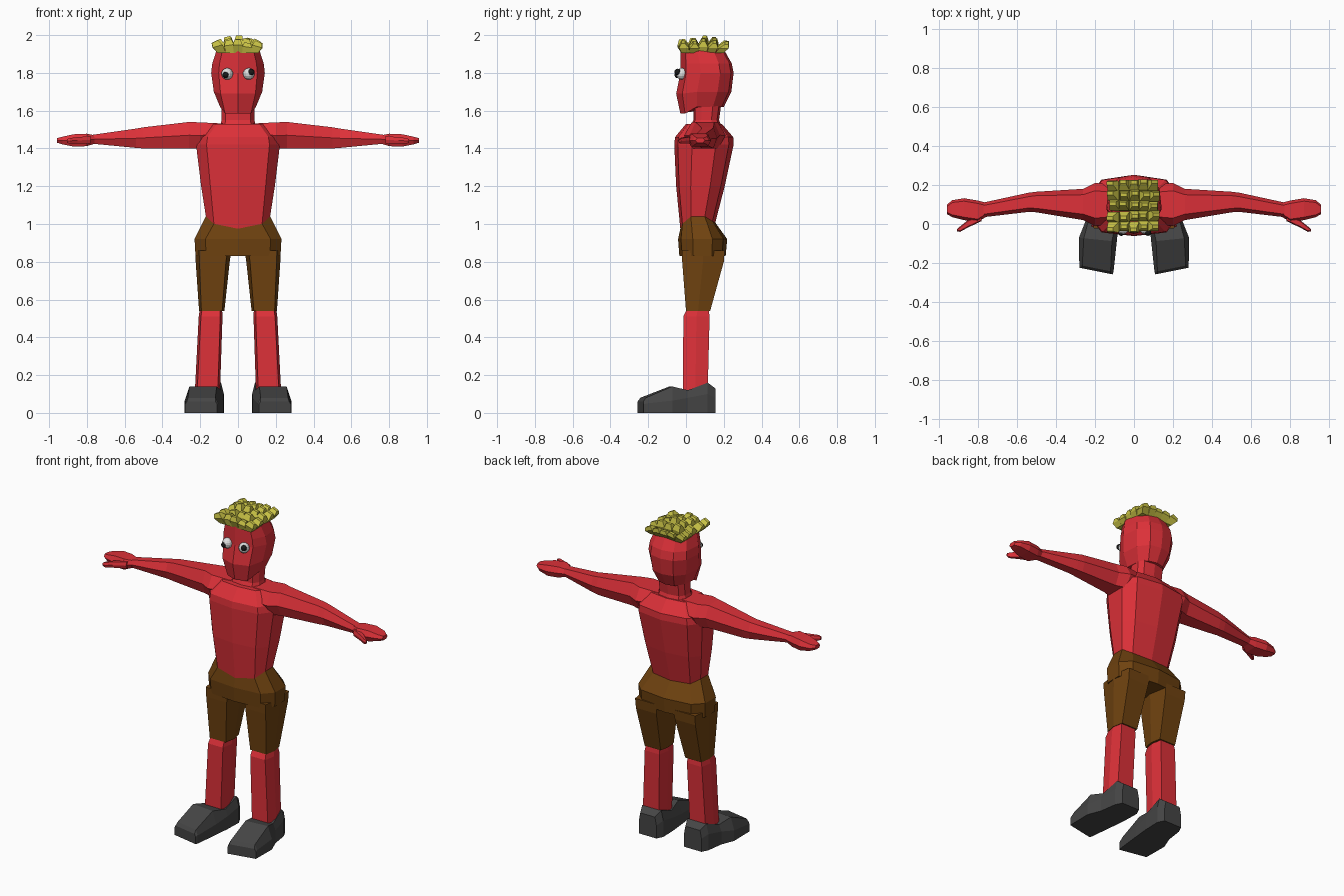
import bpy, bmesh, random
from mathutils import Vector

cube = bpy.data.objects.get("Cube")
if cube:
    bpy.data.objects.remove(cube, do_unlink=True)
random.seed(4)


def material(name, r, g, b):
    m = bpy.data.materials.new(name)
    m.use_nodes = True
    m.diffuse_color = (r, g, b, 1)
    bsdf = next(n for n in m.node_tree.nodes if n.type == 'BSDF_PRINCIPLED')
    bsdf.inputs["Base Color"].default_value = (r, g, b, 1)
    return m


SKIN = material("red skin", 0.72, 0.03, 0.04)
BROWN = material("brown cloth", 0.16, 0.055, 0.005)
GREY = material("dark grey shoe", 0.06, 0.06, 0.06)
YELLOW = material("yellow hair", 0.58, 0.54, 0.06)
WHITE = material("eye white", 0.75, 0.75, 0.75)
BLACK = material("pupil black", 0.01, 0.01, 0.01)


def add_loft(bm, rings):
    loops = [[bm.verts.new(p) for p in ring] for ring in rings]
    n = len(loops[0])
    for a, b in zip(loops, loops[1:]):
        for i in range(n):
            j = (i + 1) % n
            bm.faces.new((a[i], a[j], b[j], b[i]))
    bm.faces.new(loops[0][::-1])
    bm.faces.new(loops[-1])


def finish(name, bm, mat):
    bmesh.ops.recalc_face_normals(bm, faces=bm.faces)
    me = bpy.data.meshes.new(name)
    bm.to_mesh(me)
    bm.free()
    me.materials.append(mat)
    ob = bpy.data.objects.new(name, me)
    bpy.context.scene.collection.objects.link(ob)
    return ob


def loft(name, rings, mat):
    bm = bmesh.new()
    add_loft(bm, rings)
    return finish(name, bm, mat)


def whole(half):
    """Complete a ring running from front centre to back centre."""
    return half + [(-x, y, z) for x, y, z in half[-2:0:-1]]


def body_ring(z, w, front, back, corner=0.75, dip=0.0):
    """Ten-sided ring; dip lowers its front and back centres."""
    d = back - front
    return whole([(0, front, z - dip), (w * corner, front + d * 0.06, z - dip * 0.6),
                  (w, front + d * 0.3, z), (w, front + d * 0.7, z),
                  (w * corner, back - d * 0.08, z - dip * 0.4), (0, back, z - dip * 0.5)])


def hexagon(a0, a1, b0, b1, c):
    m = (b0 + b1) / 2
    return [(a0 + c, b0), (a1 - c, b0), (a1, m), (a1 - c, b1), (a0 + c, b1), (a0, m)]


# Torso, neck and head
waist = body_ring(1.04, 0.17, -0.03, 0.155, 0.75, 0.065)
loft("torso", [waist,
               body_ring(1.20, 0.195, -0.052, 0.205),
               body_ring(1.42, 0.222, -0.062, 0.252),
               body_ring(1.46, 0.215, -0.058, 0.25),
               body_ring(1.53, 0.15, 0.0, 0.19)], SKIN)
loft("neck", [body_ring(1.50, 0.10, 0.015, 0.195),
              body_ring(1.55, 0.087, 0.04, 0.175),
              body_ring(1.66, 0.09, 0.04, 0.19)], SKIN)


def head_ring(z, w, front, back, chin=0.0):
    d = back - front
    return whole([(0, front, z - chin), (w * 0.72, front + d * 0.11, z - chin),
                  (w, front + d * 0.38, z), (w * 0.92, front + d * 0.75, z),
                  (w * 0.55, back - d * 0.05, z), (0, back, z)])


loft("head", [head_ring(1.62, 0.095, -0.03, 0.20, 0.035),
              head_ring(1.70, 0.128, -0.052, 0.24, 0.01),
              head_ring(1.80, 0.142, -0.03, 0.252),
              head_ring(1.85, 0.136, -0.03, 0.242),
              head_ring(1.925, 0.112, -0.03, 0.20)], SKIN)

# Shorts: seat
loft("shorts_seat", [waist,
                     body_ring(0.92, 0.23, -0.042, 0.218),
                     body_ring(0.83, 0.225, -0.035, 0.21)], BROWN)


def column(name, side, rows, mat):
    """Upright hexagonal limb; rows hold z, x range, y range and chamfer."""
    loft(name, [[(side * x, y, z) for x, y in hexagon(*r)] for z, *r in rows], mat)


def beam(name, side, rows):
    """Sideways hexagonal limb; rows hold x, z range, y range and chamfer."""
    loft(name, [[(side * x, y, z) for y, z in hexagon(y0, y1, z0, z1, c)]
                for x, z0, z1, y0, y1, c in rows], SKIN)


for side, label in ((1, "left"), (-1, "right")):
    # Shorts leg and bare shin
    column(label + "_shorts_leg", side,
           [(0.86, 0.035, 0.226, -0.022, 0.205, 0.02),
            (0.80, 0.044, 0.224, -0.02, 0.20, 0.02),
            (0.54, 0.072, 0.206, 0.0, 0.128, 0.012)], BROWN)
    column(label + "_shin", side,
           [(0.56, 0.085, 0.20, 0.01, 0.118, 0.012),
            (0.51, 0.082, 0.208, -0.014, 0.125, 0.012),
            (0.12, 0.095, 0.228, -0.016, 0.115, 0.012)], SKIN)

    # Shoe, lofted from toe to heel with the toe turned out
    shoe = []
    for y, x0, x1, mid, top, inset, skew in (
            (-0.258, 0.11, 0.28, 0.045, 0.06, 0.01, 0.2),
            (-0.245, 0.105, 0.28, 0.05, 0.08, 0.015, 0.2),
            (-0.09, 0.088, 0.282, 0.065, 0.14, 0.025, 0.1),
            (0.01, 0.078, 0.25, 0.08, 0.12, 0.015, 0),
            (0.115, 0.075, 0.235, 0.10, 0.16, 0.015, 0),
            (0.155, 0.095, 0.215, 0.08, 0.13, 0.01, 0)):
        outline = [(x0, 0), (x1, 0), (x1, mid), (x1 - inset, top), (x0 + inset, top), (x0, mid)]
        shoe.append([(side * x, y + skew * (x - x0), z) for x, z in outline])
    loft(label + "_shoe", shoe, GREY)

    # Arm, hand and thumb
    beam(label + "_arm", side,
         [(0.08, 1.42, 1.532, 0.0, 0.20, 0.04),
          (0.20, 1.40, 1.538, -0.01, 0.21, 0.04),
          (0.26, 1.40, 1.54, 0.02, 0.18, 0.03),
          (0.50, 1.40, 1.512, 0.06, 0.165, 0.02),
          (0.54, 1.403, 1.505, 0.062, 0.16, 0.02),
          (0.77, 1.425, 1.472, 0.035, 0.11, 0.015)])
    beam(label + "_hand", side,
         [(0.76, 1.425, 1.47, 0.035, 0.11, 0.015),
          (0.80, 1.412, 1.478, 0.01, 0.12, 0.015),
          (0.87, 1.41, 1.475, 0.02, 0.132, 0.015),
          (0.93, 1.422, 1.462, 0.035, 0.122, 0.012),
          (0.957, 1.43, 1.455, 0.05, 0.10, 0.01)])
    beam(label + "_thumb", side,
         [(0.78, 1.425, 1.465, 0.015, 0.05, 0.006),
          (0.85, 1.425, 1.46, -0.018, 0.02, 0.006),
          (0.89, 1.425, 1.455, -0.04, -0.012, 0.006),
          (0.905, 1.43, 1.45, -0.038, -0.026, 0.004)])

    # Eyeball and pupil
    centre = Vector((side * 0.057, -0.022, 1.795))
    look = Vector((-0.008 if side < 0 else 0.014, -0.022, -0.006 if side < 0 else 0.01))
    for part, pos, radius, mat in (("eye", centre, 0.031, WHITE),
                                   ("pupil", centre + look, 0.017, BLACK)):
        bm = bmesh.new()
        bmesh.ops.create_uvsphere(bm, u_segments=12, v_segments=8, radius=radius)
        bmesh.ops.translate(bm, verts=bm.verts, vec=pos)
        finish(label + "_" + part, bm, mat)

# Hair: grid of blocky tufts fanning outward from the scalp
bm = bmesh.new()
COUNT = 5
for i in range(COUNT):
    for j in range(COUNT):
        u, v = (2 * k / (COUNT - 1) - 1 for k in (i, j))
        edge = max(abs(u), abs(v))
        root = Vector((u * 0.085, 0.087 + v * 0.09, 1.905))
        tip = Vector((u * 0.115, 0.1 + v * 0.118, 1.992 - 0.022 * edge * edge))
        tip += Vector([random.uniform(-0.012, 0.008) for _ in range(3)])
        rings = []
        for t, hx, hy in ((0, 0.022, 0.022), (0.6, 0.026, 0.026), (1, 0.016, 0.009)):
            p = root.lerp(tip, t)
            rings.append([p + Vector((sx * hx, sy * hy, -sx * u * hx * 0.5 * t))
                          for sx, sy in ((-1, -1), (1, -1), (1, 1), (-1, 1))])
        add_loft(bm, rings)
finish("hair", bm, YELLOW)
